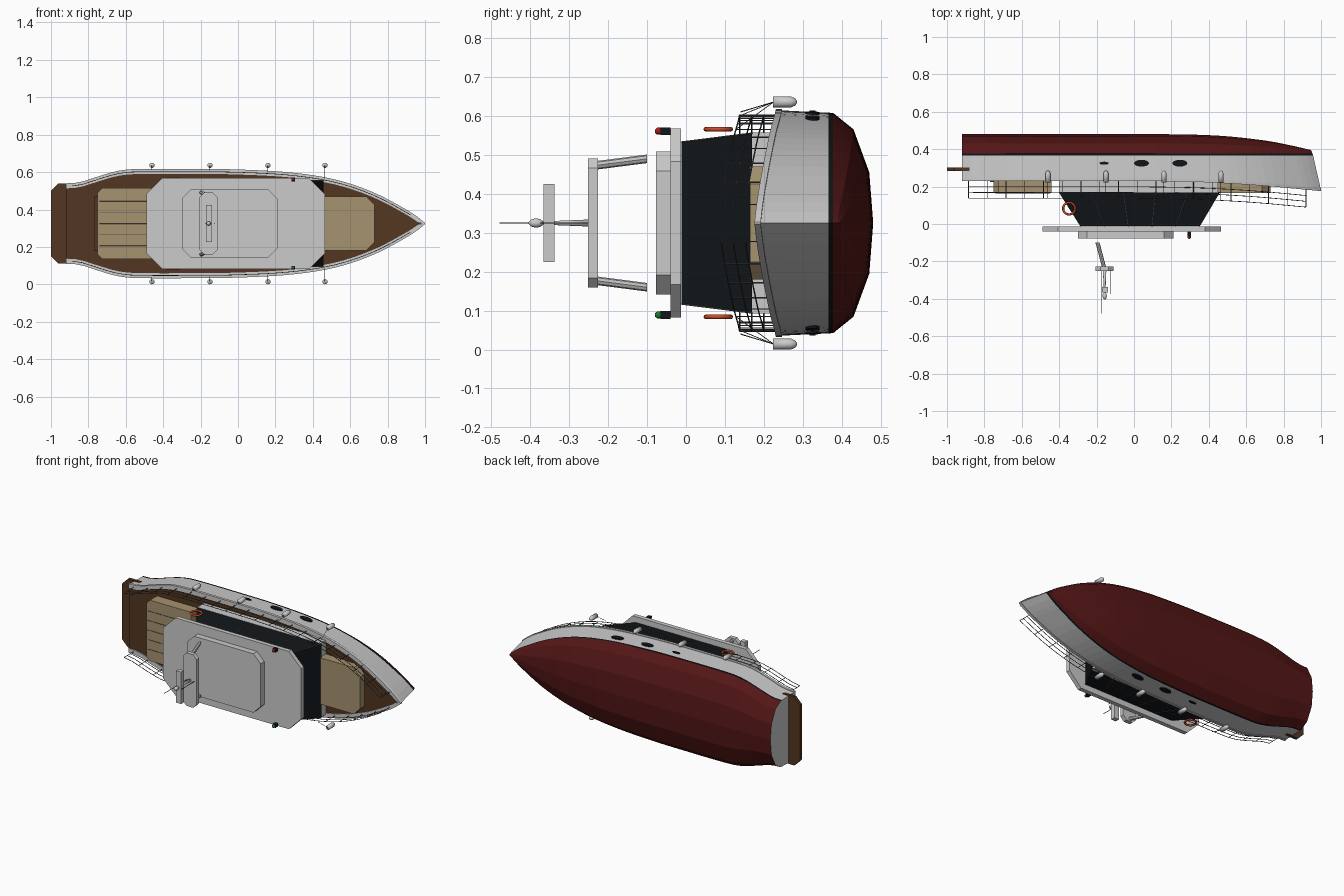
import bpy, bmesh, math
from mathutils import Vector

if "Cube" in bpy.data.objects:
    bpy.data.objects.remove(bpy.data.objects["Cube"])

ZC = 0.325  # the yacht lies with its deck facing the front (-y)


def P(x, s, u):  # x along hull, s to the side, u up from the water
    return Vector((x, -u, ZC + s))


def mat(name, r, g, b):
    m = bpy.data.materials.new(name)
    m.diffuse_color = (r, g, b, 1)
    m.use_nodes = True
    m.node_tree.nodes["Principled BSDF"].inputs["Base Color"].default_value = m.diffuse_color
    return m


GREY = mat("pale_grey", .58, .6, .58)
RED = mat("dark_red", .09, .008, .008)
BLACK = mat("black", .006, .008, .01)
WOOD = mat("teak", .085, .037, .015)
PAD = mat("beige", .38, .29, .16)
STEEL = mat("steel", .08, .085, .09)
ORANGE = mat("orange", .6, .07, .02)
PORT = mat("port_red", .35, .01, .01)
GREEN = mat("starboard_green", .01, .2, .03)


def obj(name, verts, faces, mats, idx=None, smooth=False):
    me = bpy.data.meshes.new(name)
    me.from_pydata([P(*v) for v in verts], [], faces)
    for m in mats:
        me.materials.append(m)
    if idx:
        me.polygons.foreach_set("material_index", idx)
    bm = bmesh.new()
    bm.from_mesh(me)
    bmesh.ops.remove_doubles(bm, verts=bm.verts, dist=1e-5)
    bmesh.ops.recalc_face_normals(bm, faces=bm.faces)
    bm.to_mesh(me)
    bm.free()
    o = bpy.data.objects.new(name, me)
    bpy.context.collection.objects.link(o)
    if smooth:
        me.shade_smooth()
    return o


def loft(name, rings, m, smooth=False):
    n = len(rings[0])
    f = [(r*n+i, r*n+(i+1) % n, (r+1)*n+(i+1) % n, (r+1)*n+i)
         for r in range(len(rings)-1) for i in range(n)]
    f += [tuple(range(n)), tuple(range((len(rings)-1)*n, len(rings)*n))]
    return obj(name, [v for r in rings for v in r], f, [m], smooth=smooth)


def slab(name, x0, x1, h, u0, u1, m, ca=0, cf=0, s=0):
    """Plate with corner cuts ca aft and cf forward."""
    pl = [(x0, -h+ca), (x0+ca, -h), (x1-cf, -h), (x1, -h+cf),
          (x1, h-cf), (x1-cf, h), (x0+ca, h), (x0, h-ca)]
    return loft(name, [[(x, y+s, u) for x, y in pl] for u in (u0, u1)], m)


def lathe(name, x, s, prof, m, n=12):
    return loft(name, [[(x+r*math.cos(2*math.pi*i/n), s+r*math.sin(2*math.pi*i/n), u)
                        for i in range(n)] for r, u in prof], m, True)


def wires(name, paths, r, m):
    cu = bpy.data.curves.new(name, 'CURVE')
    cu.dimensions = '3D'
    cu.bevel_depth = r
    cu.bevel_resolution = 1
    cu.use_fill_caps = True
    for p in paths:
        sp = cu.splines.new('POLY')
        sp.points.add(len(p)-1)
        for q, v in zip(sp.points, p):
            q.co = (*P(*v), 1)
    cu.materials.append(m)
    o = bpy.data.objects.new(name, cu)
    bpy.context.collection.objects.link(o)


def curve(tab, x):  # smooth interpolation through a small table
    n = len(tab)
    i = max(k for k in range(n-1) if tab[k][0] <= x+1e-9)
    sl = lambda k: ((tab[min(k+1, n-1)][1]-tab[max(k-1, 0)][1]) /
                    (tab[min(k+1, n-1)][0]-tab[max(k-1, 0)][0]))
    (a, ya), (b, yb) = tab[i], tab[i+1]
    d = b-a
    t = (x-a)/d
    return ((2*t**3-3*t*t+1)*ya+(t**3-2*t*t+t)*d*sl(i)
            + (3*t*t-2*t**3)*yb+(t**3-t*t)*d*sl(i+1))


BEAM = [(-.92, .212), (-.85, .217), (-.75, .248), (-.65, .277), (-.56, .288), (-.2, .289),
        (0, .286), (.25, .273), (.45, .247), (.6, .21), (.75, .152), (.88, .083), (.95, .04), (1, 0)]
SHEER = [(-.92, -.235), (.2, -.232), (.6, -.215), (1, -.18)]
DEPTH = [(-.92, 1), (.2, 1), (.5, .92), (.75, .67), (.9, .4), (1, .18)]
W = lambda x: max(0, curve(BEAM, x))
S = lambda x: curve(SHEER, x)
xs = [-.92+1.92*i/40 for i in range(39)] + [.93, .965, .985, 1]
xs.sort()

# hull: topsides, boot stripe and red bottom
verts, faces, idx = [], [], []
for x in xs:
    w, k = W(x), curve(DEPTH, x)
    half = [(1, S(x), 1), (.978, -.366, .978), (.976, -.378, .976), (.83, -.378-.052*k, .974),
            (.45, -.378-.092*k, .972), (0, -.378-.102*k, .97)]
    half = [(-.92+(x+.92)*f, w*a, u) for a, u, f in half]
    verts += half + [(a, -b, c) for a, b, c in half[-2::-1]]
n = 11
for r in range(len(xs)-1):
    for i in range(n-1):
        faces.append((r*n+i, r*n+i+1, r*n+n+i+1, r*n+n+i))
        idx.append((0, 1, 2, 2, 2)[min(i, 9-i)])
faces.append(tuple(range(n)))
idx.append(0)
obj("hull", verts, faces, [GREY, BLACK, RED], idx)

# deck and gunwale caps
inn = lambda x: max(0, W(x)-.024)
loft("deck", [[(x, inn(x), S(x)-.002), (x, -inn(x), S(x)-.002), (x, -inn(x), S(x)-.012),
               (x, inn(x), S(x)-.012)] for x in xs[:-2]], WOOD)
for sg in (1, -1):
    loft("gunwale", [[(x, sg*(W(x)+.003), S(x)-.012), (x, sg*(W(x)+.003), S(x)+.004),
                      (x, sg*inn(x), S(x)+.004), (x, sg*inn(x), S(x)-.012)] for x in xs], GREY)
slab("swim_platform", -1, -.88, .215, -.302, -.284, WOOD, ca=.04)

# sun pads
slab("aft_pad", -.75, -.44, .19, -.235, -.165, PAD, ca=.025)
wires("aft_pad_seams", [[(-.74, s, -.165), (-.45, s, -.165)] for s in (-.12, -.06, 0, .06, .12)],
      .0015, STEEL)
slab("aft_pad_back", -.77, -.75, .145, -.24, -.225, WOOD)
slab("fore_pad", .44, .73, .145, -.225, -.165, PAD, cf=.045)

# cabin base, glass and window bars
slab("cabin_base", -.4, .45, .232, -.24, -.168, GREY)
g0, g1 = (-.4, .458, .231, -.17), (-.285, .35, .208, .012)
loft("cabin_glass", [[(a, -h, u), (b, -h, u), (b, h, u), (a, h, u)] for a, b, h, u in (g0, g1)], BLACK)
wires("window_bars", [[(a+(b-a)*t, sg*h, u) for a, b, h, u in (g0, g1)]
                      for sg in (1, -1) for t in (0, .2, .4, .6, .8, 1)], .002, STEEL)

# roof tiers
slab("roof", -.49, .465, .243, .013, .04, GREY, ca=.085, cf=.085)
slab("roof_top", -.3, .21, .184, .04, .077, GREY, ca=.05, cf=.05)

# radar arch, mast and aerials
for sg in (1, -1):
    loft("arch_leg", [[(x+.011*math.cos(i*math.pi/4), sg*s+.011*math.sin(i*math.pi/4), u)
                       for i in range(8)] for x, s, u in ((-.195, .165, .1), (-.16, .148, .232))], GREY)
slab("arch_bar", -.205, -.11, .166, .226, .252, GREY, ca=.025, cf=.025)
slab("radar_bar", -.172, -.138, .1, .338, .366, GREY)
lathe("mast", -.157, 0, [(.009, .25), (.004, .37)], GREY)
lathe("mast_dome", -.157, 0, [(.003, .366), (.01, .374), (.012, .386), (.009, .398), (.002, .404)], GREY)
wires("aerials", [[(-.175, 0, .25), (-.175, 0, .479)], [(-.127, 0, .25), (-.127, 0, .375)]], .0018, STEEL)

# side fittings: lights, lifebuoys, fenders, portholes, rails
ropes, rails = [], []
for sg in (1, -1):
    slab("light_base", .285, .305, .01, .04, .066, BLACK, s=sg*.236)
    lathe("nav_light", .295, sg*.236, [(.009, .062), (.009, .074), (.004, .08)], PORT if sg > 0 else GREEN)
    bpy.ops.mesh.primitive_torus_add(location=P(-.347, sg*.241, -.083), major_radius=.032,
                                     minor_radius=.006, major_segments=24, minor_segments=8)
    bpy.context.object.name = "lifebuoy"
    bpy.context.object.data.materials.append(ORANGE)
    bpy.ops.object.shade_smooth()
    for x in (-.46, -.15, .16, .465):
        lathe("fender", x, sg*.311, [(.003, -.285), (.009, -.281), (.014, -.27), (.014, -.223)], GREY)
        ropes.append([(x, sg*.311, -.225), (x, sg*(W(x)-.004), S(x)+.095)])
    for x, a, b in ((-.16, .025, .008), (.04, .04, .018), (.245, .04, .018)):
        ring = [(a*math.cos(i*math.pi/12), b*math.sin(i*math.pi/12)) for i in range(24)]
        loft("porthole", [[(x+p, sg*(W(x+p)*.987+d), -.325+q) for p, q in ring]
                          for d in (-.01, .004)], BLACK)
    rx = [-.885+1.805*i/36 for i in range(37)]
    for h in (.035, .066, .097):
        rails.append([(x, sg*(W(x)-.012), S(x)+h) for x in rx])
    for x in rx[::2]:
        rails.append([(x, sg*(W(x)-.012), S(x)+h) for h in (0, .097)])
wires("fender_ropes", ropes, .0012, STEEL)
wires("guard_rails", rails, .0018, STEEL)
